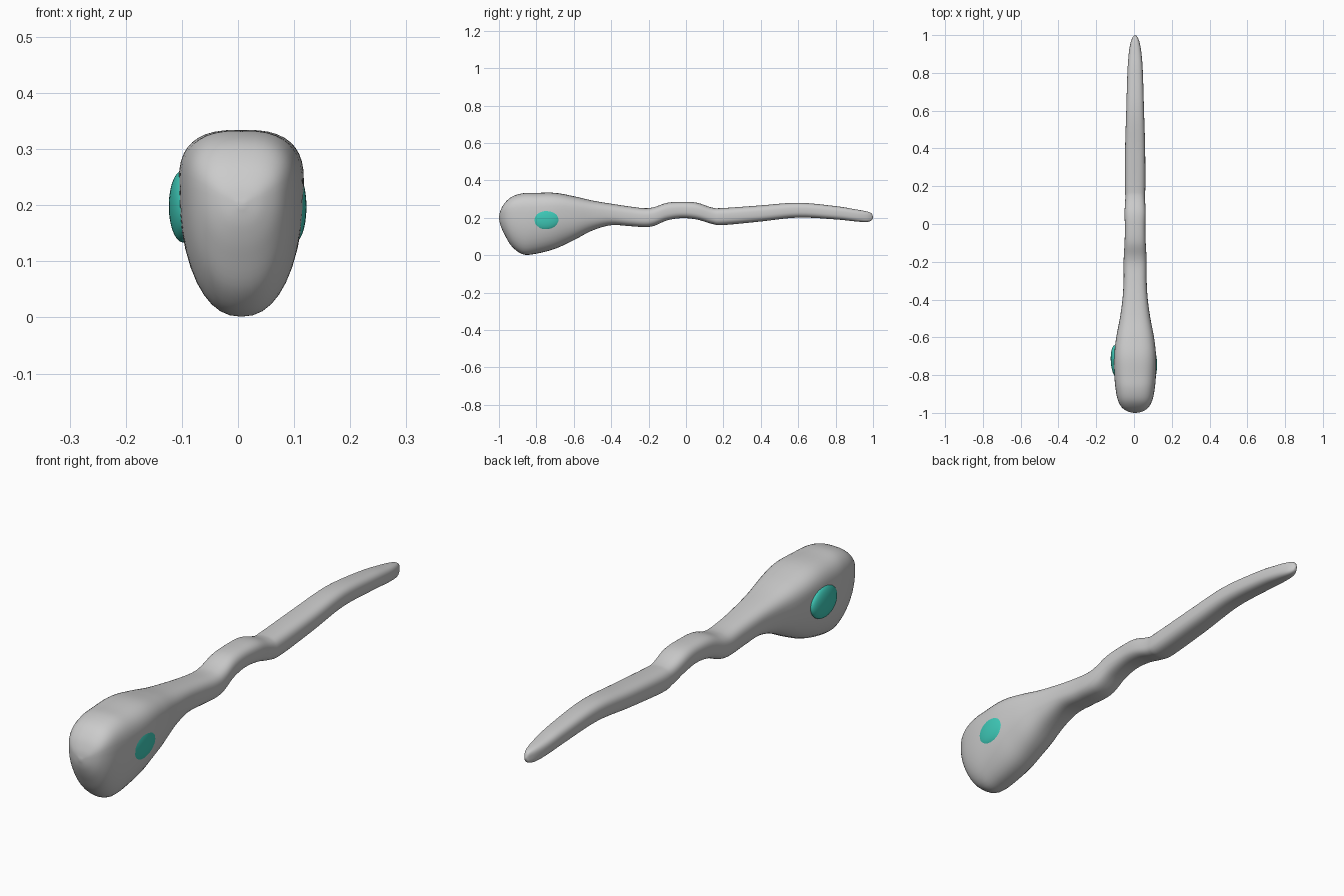
import bpy, bmesh, math

if "Cube" in bpy.data.objects:
    bpy.data.objects.remove(bpy.data.objects["Cube"])

# Body stations along y: (y, top z, bottom z, half width)
STATIONS = [
    (-1.0, .205, .195, .006), (-.992, .238, .160, .040), (-.97, .278, .110, .071),
    (-.93, .313, .045, .092), (-.87, .331, .004, .104), (-.80, .333, .008, .110),
    (-.70, .333, .034, .111), (-.60, .315, .080, .100), (-.50, .292, .132, .081),
    (-.40, .275, .160, .067), (-.30, .260, .155, .061), (-.22, .251, .150, .061),
    (-.17, .257, .157, .060), (-.10, .280, .186, .056), (-.02, .285, .198, .054),
    (.06, .280, .190, .056), (.14, .254, .167, .052), (.20, .252, .161, .054),
    (.40, .266, .180, .053), (.60, .280, .201, .047), (.80, .262, .191, .041),
    (.90, .246, .181, .034), (.96, .235, .177, .024), (.99, .225, .184, .012),
    (1.0, .206, .200, .002)]
CENTRE_X = .006
SIDES, STEPS = 40, 5


def catmull(a, b, c, d, t):
    return tuple(.5 * (2*q + (r-p)*t + (2*p-5*q+4*r-s)*t*t + (3*q-p-3*r+s)*t**3)
                 for p, q, r, s in zip(a, b, c, d))


def dense(pts):
    out = []
    for i in range(len(pts) - 1):
        a, d = pts[max(i-1, 0)], pts[min(i+2, len(pts)-1)]
        out += [catmull(a, pts[i], pts[i+1], d, k / STEPS) for k in range(STEPS)]
    return out + [pts[-1]]


def spow(v, e):
    return math.copysign(abs(v) ** e, v)


def section(y, top, bot, w):
    # head is egg-like (widest high up), handle is a rounded box
    h = min(1, max(0, (-.35 - y) / .3))
    mid = bot + (top - bot) * (.5 + .18 * h)
    ring = []
    for k in range(SIDES):
        a = 2 * math.pi * k / SIDES
        c, s = math.cos(a), math.sin(a)
        e = 2 / 2.8 if s > 0 else 2 / (2.8 - .55 * h)
        ring.append((CENTRE_X + w * spow(c, e), y,
                     mid + ((top - mid) if s > 0 else (mid - bot)) * spow(s, e)))
    return ring


def finish(bm, name):
    bmesh.ops.recalc_face_normals(bm, faces=bm.faces)
    for f in bm.faces:
        f.smooth = True
    me = bpy.data.meshes.new(name)
    bm.to_mesh(me)
    bm.free()
    ob = bpy.data.objects.new(name, me)
    bpy.context.collection.objects.link(ob)
    return ob


# Body: one loft from rounded head to slim tail
bm = bmesh.new()
rings = [[bm.verts.new(p) for p in section(*s)] for s in dense(STATIONS)]
for r, q in zip(rings, rings[1:]):
    for k in range(SIDES):
        n = (k + 1) % SIDES
        bm.faces.new((r[k], r[n], q[n], q[k]))
bm.faces.new(rings[0])
bm.faces.new(rings[-1])
finish(bm, "body")

# Eyes: flattened ovals set into the sides of the head
teal = bpy.data.materials.new("teal")
teal.diffuse_color = (.05, .60, .49, 1)
teal.use_nodes = True
teal.node_tree.nodes["Principled BSDF"].inputs["Base Color"].default_value = teal.diffuse_color
for name, loc, rx, tilt in (("left_eye", (-.098, -.725, .198), .025, 3),
                            ("right_eye", (.100, -.75, .197), .022, -1)):
    bm = bmesh.new()
    bmesh.ops.create_uvsphere(bm, u_segments=40, v_segments=24, radius=1)
    eye = finish(bm, name)
    eye.location = loc
    eye.scale = (rx, .084, .064)
    eye.rotation_euler = (math.radians(5), 0, math.radians(tilt))
    eye.data.materials.append(teal)
